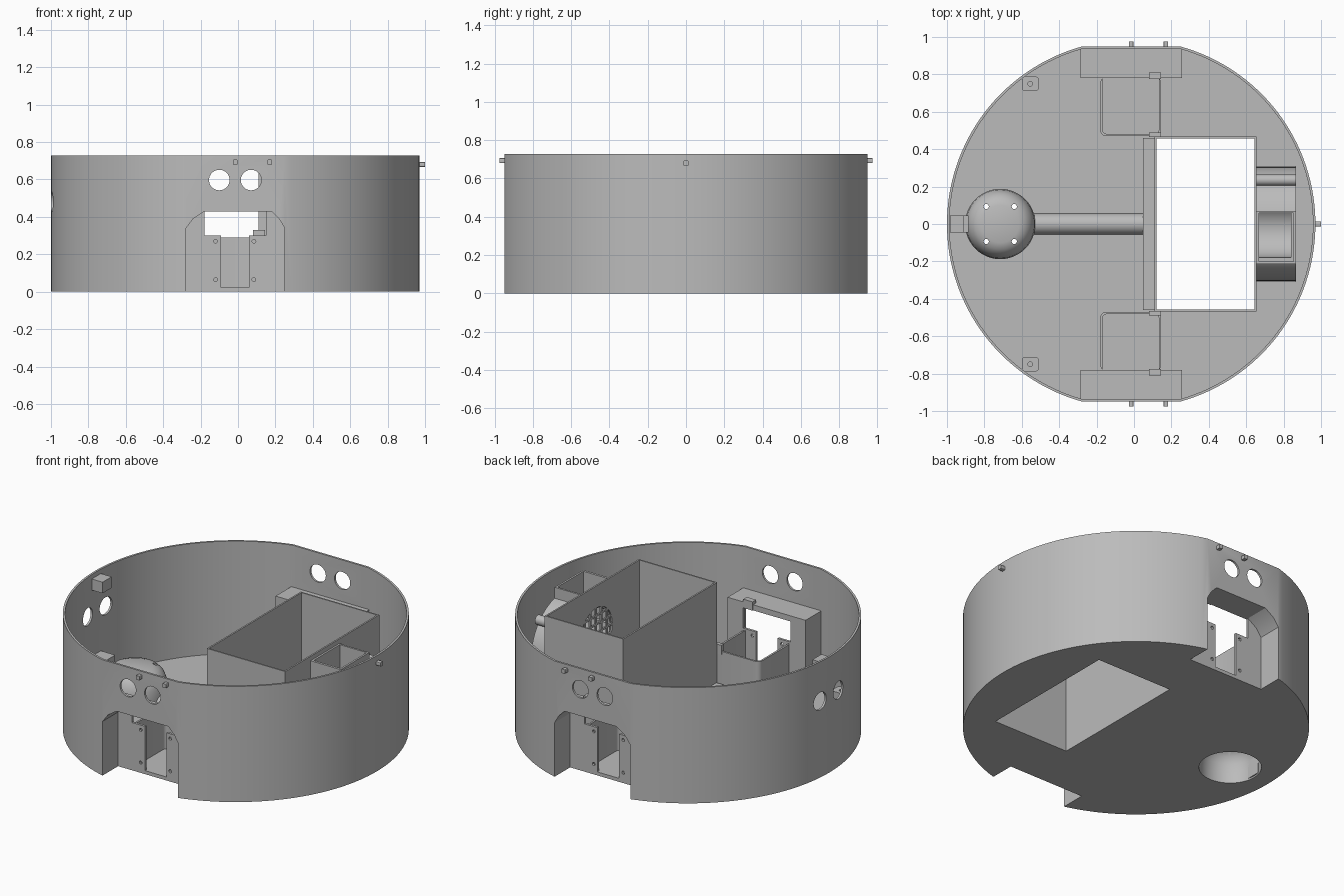
import bpy, bmesh, math
from mathutils import Matrix, Vector

cube = bpy.data.objects.get("Cube")
if cube:
    bpy.data.objects.remove(cube, do_unlink=True)

grey = bpy.data.materials.new("plain_grey")
grey.use_nodes = True
COLOUR = (0.5, 0.5, 0.5, 1)
grey.diffuse_color = COLOUR
grey.node_tree.nodes["Principled BSDF"].inputs["Base Color"].default_value = COLOUR

R, CX, FLAT, H = 0.985, -0.015, 0.949, 0.727


def finish(name, bm):
    bmesh.ops.recalc_face_normals(bm, faces=bm.faces)
    mesh = bpy.data.meshes.new(name)
    bm.to_mesh(mesh)
    bm.free()
    mesh.materials.append(grey)
    ob = bpy.data.objects.new(name, mesh)
    bpy.context.collection.objects.link(ob)
    return ob


def prism(name, pts, a, b, axis="z"):
    """Extrude a flat outline along an axis from a to b."""
    place = {"x": lambda u, v, w: (w, u, v), "y": lambda u, v, w: (u, w, v),
             "z": lambda u, v, w: (u, v, w)}[axis]
    bm = bmesh.new()
    low, high = ([bm.verts.new(place(u, v, w)) for u, v in pts] for w in (a, b))
    bm.faces.new(low)
    bm.faces.new(high)
    n = len(pts)
    for i in range(n):
        j = (i + 1) % n
        bm.faces.new((low[i], low[j], high[j], high[i]))
    return finish(name, bm)


def box(name, x0, x1, y0, y1, z0, z1):
    return prism(name, [(x0, y0), (x1, y0), (x1, y1), (x0, y1)], z0, z1)


def disc(u, v, r, n=32):
    return [(u + r * math.cos(i * math.tau / n), v + r * math.sin(i * math.tau / n)) for i in range(n)]


def rounded(x0, x1, y0, y1, r, n=5):
    pts = []
    for k, (cx, cy) in enumerate([(x1 - r, y1 - r), (x0 + r, y1 - r), (x0 + r, y0 + r), (x1 - r, y0 + r)]):
        for i in range(n + 1):
            t = (k + i / n) * math.pi / 2
            pts.append((cx + r * math.cos(t), cy + r * math.sin(t)))
    return pts


def outline(inset, n=64):
    """Round outline with two flat sides."""
    r, f = R - inset, FLAT - inset
    lim = math.asin(f / r)
    right = [-lim + 2 * lim * i / n for i in range(n + 1)]
    angles = right + [t + math.pi for t in right]
    return [(CX + r * math.cos(t), r * math.sin(t)) for t in angles]


def boolean(target, tool, op="DIFFERENCE"):
    mod = target.modifiers.new("cut", "BOOLEAN")
    mod.operation, mod.object, mod.solver = op, tool, "EXACT"
    bpy.context.view_layer.objects.active = target
    bpy.ops.object.modifier_apply(modifier=mod.name)
    bpy.data.objects.remove(tool, do_unlink=True)


def lathe(name, profile, cx, cy, n=48):
    bm = bmesh.new()
    verts = [bm.verts.new((r, 0, z)) for r, z in profile]
    edges = [bm.edges.new(p) for p in zip(verts, verts[1:])]
    bmesh.ops.spin(bm, geom=verts + edges, axis=(0, 0, 1), cent=(0, 0, 0), angle=math.tau, steps=n)
    bmesh.ops.remove_doubles(bm, verts=bm.verts, dist=1e-4)
    bmesh.ops.translate(bm, verts=bm.verts, vec=(cx, cy, 0))
    return finish(name, bm)


# Shell: round tub with flat sides
body = prism("body_shell", outline(0), 0, H)
boolean(body, prism("tool", outline(0.013), 0.02, H + 0.1))

# Wheel wells, open to the side and below
for s in (-1, 1):
    boolean(body, box("tool", -0.285, 0.257, *sorted((s * 0.78, s * 0.94)), 0.01, 0.465), "UNION")
for s in (-1, 1):
    arch = [(-0.277, -0.1), (-0.277, 0.34), (-0.24, 0.39), (-0.18, 0.43), (0.18, 0.43), (0.22, 0.39),
            (0.249, 0.34), (0.249, -0.1)]
    boolean(body, prism("tool", arch, s * 0.795, s * 1.1, "y"))
    boolean(body, box("tool", -0.18, 0.15, *sorted((s * 0.7, s * 0.85)), 0.3, 0.43))
    boolean(body, box("tool", -0.09, 0.06, *sorted((s * 0.7, s * 0.85)), 0.022, 0.31))
    for x in (-0.12, 0.085):
        for z in (0.065, 0.27):
            boolean(body, prism("tool", disc(x, z, 0.01, 12), s * 0.7, s * 0.85, "y"))
    # Sensor holes in the flats and the end wall
    for x in (-0.1, 0.07):
        boolean(body, prism("tool", disc(x, 0.597, 0.055), s * 0.85, s * 1.1, "y"))
    boolean(body, prism("tool", disc(s * 0.09, 0.48, 0.055), -1.1, -0.93, "x"))

# Openings in the floor
boolean(body, box("tool", 0.12, 0.645, -0.458, 0.458, -0.1, 0.1))
boolean(body, prism("tool", disc(-0.715, 0, 0.178, 48), -0.1, 0.1))

# Bin: open tube with a round grille in one wall
dust_bin = box("bin_walls", 0.11, 0.655, -0.467, 0.467, 0.002, 0.718)
boolean(dust_bin, box("tool", 0.12, 0.645, -0.458, 0.458, -0.1, 0.9))
boolean(dust_bin, prism("tool", disc(-0.03, 0.42, 0.16), 0.63, 0.67, "x"))
for i in range(-2, 3):
    o = i * 0.055
    h = math.sqrt(0.162 ** 2 - o ** 2)
    box("grille_upright", 0.645, 0.655, o - 0.036, o - 0.024, 0.42 - h, 0.42 + h)
    box("grille_crossbar", 0.645, 0.655, -0.03 - h, -0.03 + h, 0.414 + o, 0.426 + o)

# Fan housing with its upright outlet
fan = prism("fan_housing", disc(0, 0.325, 0.305, 48), 0.655, 0.865, "x")
boolean(fan, box("tool", 0.6, 0.9, -0.2, 0.06, 0.42, 0.8))
boolean(fan, prism("tool", disc(-0.03, 0.42, 0.15), 0.6, 0.84, "x"))
duct = box("fan_outlet", 0.655, 0.865, -0.215, 0.07, 0.4, 0.69)
boolean(duct, box("tool", 0.667, 0.853, -0.2, 0.058, 0.3, 0.8))
boolean(duct, prism("tool", disc(-0.03, 0.42, 0.15), 0.6, 0.7, "x"))
prism("fan_mount_rod", disc(0.235, 0.55, 0.03, 20), 0.655, 0.865, "x")
box("fan_foot", 0.655, 0.865, -0.31, 0.31, 0.01, 0.2)

# Caster housing: hollow dome with screw holes
caster = lathe("caster_dome", [(0, 0.215), (0.1, 0.212), (0.135, 0.2), (0.165, 0.17), (0.183, 0.12), (0.188, 0.06),
                               (0.188, 0.002), (0.178, 0.002), (0.178, 0.06), (0.172, 0.12), (0.155, 0.16),
                               (0.13, 0.185), (0.1, 0.197), (0, 0.2)], -0.715, 0)
for x in (-0.79, -0.64):
    for y in (-0.093, 0.093):
        boolean(caster, prism("tool", disc(x, y, 0.014, 16), 0.1, 0.3))
box("caster_wall_block", -0.985, -0.885, -0.045, 0.045, 0.01, 0.215)
box("upper_wall_block", -0.985, -0.91, -0.045, 0.045, 0.63, 0.70)

# Raised cable channels on the floor
prism("cable_channel", [(0.057 * math.cos(i * math.pi / 16), 0.02 + 0.06 * math.sin(i * math.pi / 16))
                        for i in range(17)], -0.535, 0.06, "x")
box("cross_channel", 0.048, 0.115, -0.46, 0.46, 0.01, 0.09)

# Motor trays, latches, screw posts and nubs on both sides
for s in (-1, 1):
    y0, y1 = sorted((s * 0.47, s * 0.785))
    tray = prism("motor_tray", rounded(-0.18, 0.145, y0, y1, 0.03), 0.01, 0.29)
    i0, i1 = sorted((s * 0.482, s * 0.8))
    boolean(tray, prism("tool", rounded(-0.168, 0.133, i0, i1, 0.022), 0.022, 0.4))
    boolean(tray, box("tool", -0.09, 0.06, *sorted((s * 0.76, s * 0.85)), 0.022, 0.4))
    box("upper_latch", 0.08, 0.145, *sorted((s * 0.775, s * 0.81)), 0.43, 0.485)
    box("lower_latch", 0.08, 0.145, *sorted((s * 0.465, s * 0.49)), 0.27, 0.33)
    post = prism("screw_post", rounded(-0.6, -0.51, s * 0.75 - 0.038, s * 0.75 + 0.038, 0.015), 0.01, 0.11)
    boolean(post, prism("tool", disc(-0.555, s * 0.75, 0.013, 16), 0.05, 0.2))
    for x in (-0.015, 0.17):
        prism("side_nub", rounded(x - 0.013, x + 0.013, 0.68, 0.706, 0.005, 3), s * 0.94, s * 0.975, "y")
prism("end_nub", rounded(-0.013, 0.013, 0.667, 0.693, 0.005, 3), 0.96, 1.0, "x")

# Smooth the round walls, keep the edges sharp
bpy.ops.object.select_all(action="DESELECT")
for ob in bpy.context.scene.objects:
    if ob.type == "MESH" and grey.name in ob.data.materials:
        ob.select_set(True)
        bpy.context.view_layer.objects.active = ob
bpy.ops.object.shade_smooth_by_angle(angle=math.radians(30))
